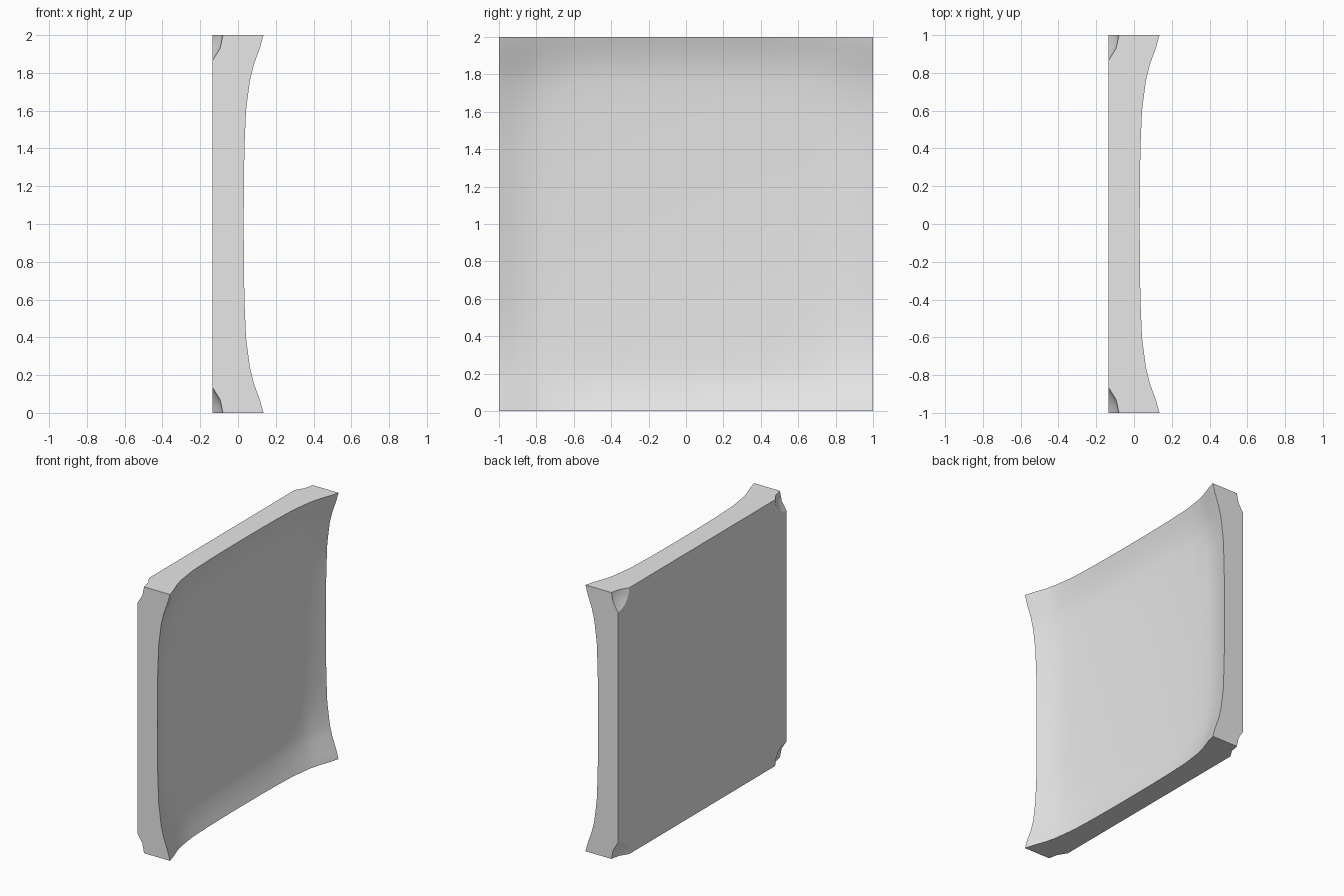
import bpy
import bmesh
import math
from mathutils import Vector, Matrix

cube = bpy.data.objects.get("Cube")
if cube:
    bpy.data.objects.remove(cube, do_unlink=True)

HALF_DEPTH = 0.135
CENTRE_X = -0.045          # bottom of the dished face
# Distance from the middle, dish rise, extra rise towards the corners
STATIONS = [
    (0.00, 0.000, 0.000),
    (0.20, 0.001, 0.000),
    (0.40, 0.004, 0.000),
    (0.60, 0.010, 0.002),
    (0.76, 0.016, 0.017),
    (0.84, 0.026, 0.027),
    (0.935, 0.052, 0.035),
    (1.00, 0.075, 0.030),
]
LAST = len(STATIONS) - 1


def new_object(name, bm):
    bmesh.ops.recalc_face_normals(bm, faces=bm.faces[:])
    mesh = bpy.data.meshes.new(name)
    bm.to_mesh(mesh)
    bm.free()
    obj = bpy.data.objects.new(name, mesh)
    bpy.context.collection.objects.link(obj)
    return obj


def station(value):
    """Map an even grid coordinate to its signed station and rises."""
    place, rise, extra = STATIONS[round(abs(value) * LAST)]
    return math.copysign(place, value), rise, extra


# Square panel: dished on the +x face, flat on the -x face
bm = bmesh.new()
bmesh.ops.create_grid(bm, x_segments=2 * LAST, y_segments=2 * LAST, size=1)
front_verts = bm.verts[:]
for v in front_verts:
    y, rise_y, extra_y = station(v.co.x)
    z, rise_z, extra_z = station(v.co.y)
    corner = extra_y * extra_z / STATIONS[-1][2]
    v.co = (CENTRE_X + rise_y + rise_z + corner, y, z + 1)
result = bmesh.ops.extrude_face_region(bm, geom=bm.faces[:], use_keep_orig=True)
for v in result["geom"]:
    if isinstance(v, bmesh.types.BMVert):
        v.co.x = -HALF_DEPTH
panel = new_object("dished_panel", bm)

# Round scoop cutters for the four corners of the flat face
bm = bmesh.new()
profile = [(-0.20, 0), (-0.20, 0.24), (-HALF_DEPTH, 0.135),
           (-0.095, 0.07), (-0.08, 0)]
for y in (-1, 1):
    for z in (0, 2):
        verts = [bm.verts.new((x, y + r, z)) for x, r in profile]
        edges = [bm.edges.new(pair) for pair in zip(verts, verts[1:])]
        bmesh.ops.spin(bm, geom=verts + edges, cent=(0, y, z), axis=(1, 0, 0),
                       angle=math.tau, steps=16)
bmesh.ops.remove_doubles(bm, verts=bm.verts[:], dist=0.0005)
cutter = new_object("corner_scoop_cutter", bm)
cutter.hide_render = True

cut = panel.modifiers.new("corner_scoops", "BOOLEAN")
cut.operation = "DIFFERENCE"
cut.solver = "EXACT"
cut.object = cutter
bpy.ops.object.select_all(action="DESELECT")
bpy.context.view_layer.objects.active = panel
panel.select_set(True)
bpy.ops.object.modifier_apply(modifier=cut.name)
bpy.data.objects.remove(cutter, do_unlink=True)

# Plain grey finish
grey = bpy.data.materials.new("plain_grey")
grey.use_nodes = True
colour = (0.8, 0.8, 0.8, 1)
grey.diffuse_color = colour
grey.node_tree.nodes["Principled BSDF"].inputs["Base Color"].default_value = colour
panel.data.materials.clear()
panel.data.materials.append(grey)
bpy.ops.object.shade_smooth_by_angle(angle=math.radians(30))
